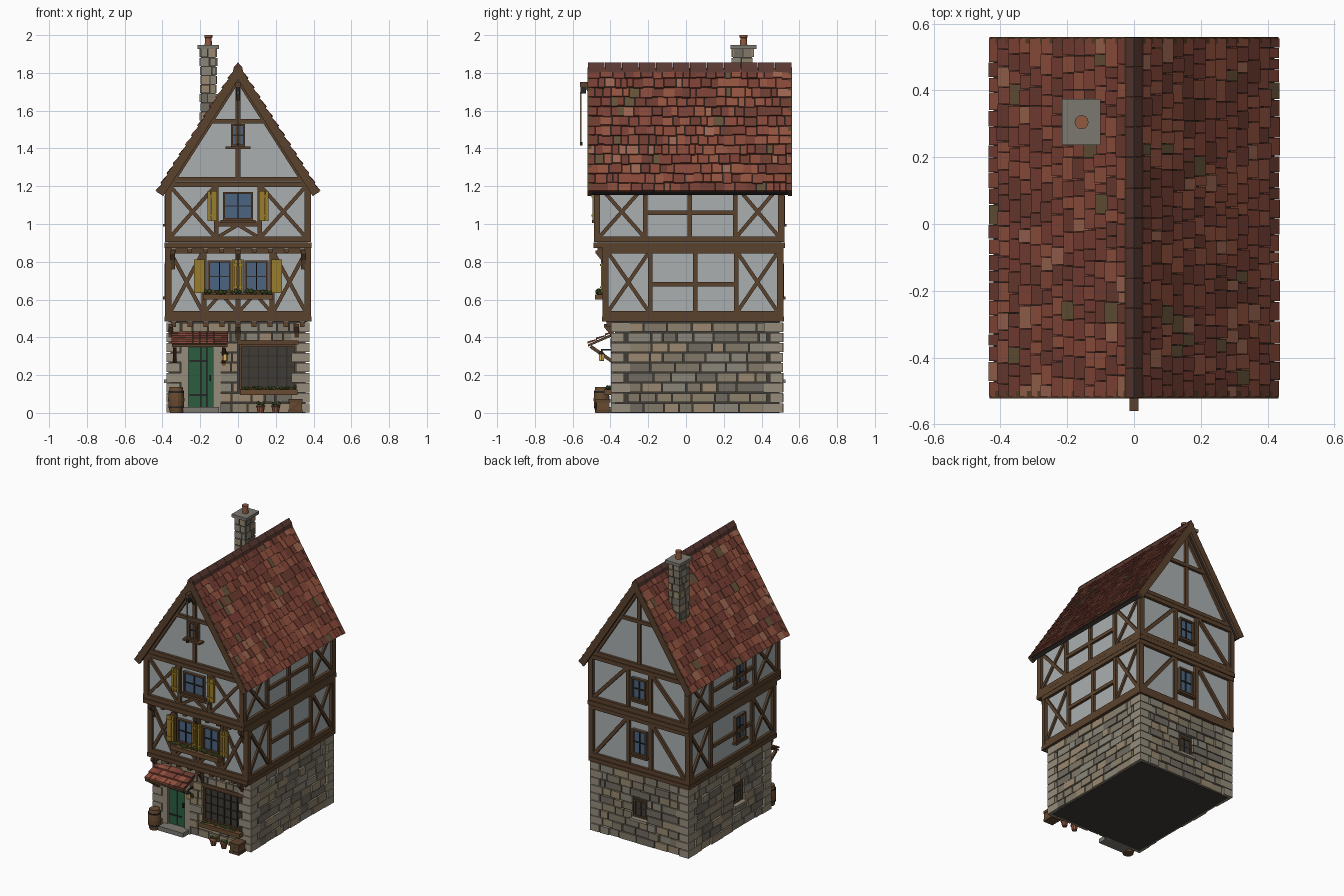
import bpy, bmesh, random
from math import cos, sin, pi
from mathutils import Vector, Matrix

if "Cube" in bpy.data.objects:
    bpy.data.objects.remove(bpy.data.objects["Cube"])
random.seed(4)

COL = dict(plaster=(.40,.43,.43), timber=(.105,.055,.026), dark=(.03,.025,.022), mortar=(.05,.045,.038),
           glass=(.07,.13,.22), shopglass=(.045,.04,.04), shutter=(.32,.2,.025), door=(.025,.11,.05),
           iron=(.02,.02,.02), leaf=(.08,.13,.03), bloom=(.45,.35,.08), clay=(.28,.1,.05), wood=(.14,.07,.03),
           lamp=(.7,.45,.12), quoin=(.3,.265,.2), ridge=(.1,.04,.03), cap=(.2,.19,.16), rope=(.25,.2,.12),
           stone0=(.27,.22,.15), stone1=(.22,.19,.14), stone2=(.32,.25,.16), stone3=(.17,.15,.12), stone4=(.26,.24,.19),
           tile0=(.24,.065,.04), tile1=(.19,.05,.035), tile2=(.29,.085,.05), tile3=(.15,.045,.03), tile4=(.13,.085,.04),
           tile5=(.33,.13,.08))
MATS = {}
for k, c in COL.items():
    MATS[k] = bpy.data.materials.new(k)
    MATS[k].diffuse_color = (*c, 1)
parts = {}

def slot(name, mat):
    bm, mats = parts.setdefault(name, (bmesh.new(), []))
    if mat not in mats:
        mats.append(mat)
    return bm, mats.index(mat)

# A facade is (axis the polygon runs along, outward sign, plane offset)
def pt(F, u, z, d):
    o = F[1] * (F[2] + d)
    return (u, o, z) if F[0] == 'x' else (o, u, z)

XZ, YZ = ('x', 1, 0), ('y', 1, 0)

def prism(name, F, poly, d0, d1, mat):
    bm, mi = slot(name, mat)
    a = [bm.verts.new(pt(F, u, z, d0)) for u, z in poly]
    b = [bm.verts.new(pt(F, u, z, d1)) for u, z in poly]
    n = len(a)
    fs = [bm.faces.new(a), bm.faces.new(b[::-1])]
    fs += [bm.faces.new((a[i], b[i], b[(i+1) % n], a[(i+1) % n])) for i in range(n)]
    for f in fs:
        f.material_index = mi

def rect(name, F, u0, u1, z0, z1, d0, d1, mat):
    prism(name, F, [(u0, z0), (u1, z0), (u1, z1), (u0, z1)], d0, d1, mat)

def bar(name, F, a, b, w=.024, d0=-.01, d1=.017, mat='timber'):
    a, b = Vector(a), Vector(b)
    t = (b - a).normalized()
    n = Vector((-t.y, t.x)) * w / 2
    prism(name, F, [a - n, b - n, b + n, a + n], d0, d1, mat)

def lathe(name, x, y, prof, mat, n=12):
    bm, mi = slot(name, mat)
    rings = [[bm.verts.new((x + r*cos(2*pi*i/n), y + r*sin(2*pi*i/n), z)) for i in range(n)] for r, z in prof]
    fs = [bm.faces.new(rings[0][::-1]), bm.faces.new(rings[-1])]
    for p, q in zip(rings, rings[1:]):
        fs += [bm.faces.new((p[i], p[(i+1) % n], q[(i+1) % n], q[i])) for i in range(n)]
    for f in fs:
        f.material_index = mi

def plants(name, x0, x1, y, z, count, r=.014):
    for i in range(count):
        bm, mi = slot(name, 'bloom' if i % 4 == 2 else 'leaf')
        p = (x0 + (x1-x0)*(i+.5)/count, y + random.uniform(-.008, .008), z + random.uniform(0, .01))
        k = r * random.uniform(.7, 1.1) * (.6 if i % 4 == 2 else 1)
        vs = bmesh.ops.create_icosphere(bm, subdivisions=1, radius=k, matrix=Matrix.Translation(p))['verts']
        for f in {f for v in vs for f in v.link_faces}:
            f.material_index = mi

# Rows of random stones on a facade, leaving the openings (u0,u1,z0,z1) free
def stones(name, F, u0, u1, z0, z1, rows, lo, hi, depth, holes=()):
    h = (z1 - z0) / rows
    for r in range(rows):
        za, zb = z0 + r*h + .003, z0 + (r+1)*h - .003
        spans = [(u0, u1)]
        for a, b, c, d in holes:
            if zb > c + .015 and za < d - .015:
                spans = [s for p, q in spans for s in ((p, min(q, a)), (max(p, b), q)) if s[1] - s[0] > .015]
        for p, q in spans:
            u = p
            while u < q - .001:
                w = random.uniform(lo, hi)
                if q - u - w < lo*.6:
                    w = q - u
                rect(name, F, u + .003, u + w - .003, za, zb, -.01, depth + random.uniform(-.006, .004),
                     'stone%d' % random.randrange(5))
                u += w

# Ground floor: dark mortar core, stone facing, quoins
rect('ground_floor_core', XZ, -.357, .357, 0, .482, -.375, .494, 'mortar')
GF, GB, GR, GL = ('x', -1, .375), ('x', 1, .494), ('y', 1, .357), ('y', -1, .357)
door_hole, shop_hole = (-.3, -.1, 0, .4), (.0, .315, .09, .37)
stones('front_stones', GF, -.3, .3, 0, .48, 9, .05, .12, .018, (door_hole, shop_hole))
stones('back_stones', GB, -.3, .3, 0, .48, 9, .06, .14, .018, ((-.055, .055, .17, .31),))
stones('right_stones', GR, -.31, .43, 0, .48, 9, .06, .14, .018)
stones('left_stones', GL, -.31, .43, 0, .48, 9, .06, .14, .018, ((-.105, .005, .17, .31),))
for r in range(9):
    a, b = (.085, .06) if r % 2 else (.06, .09)
    for sx in (-1, 1):
        for y0, y1 in ((-.397, -.397 + b + .01), (.514 - b - .01, .514)):
            rect('corner_quoins', XZ, sx*.378, sx*(.378 - a - .01), r*.0533 + .002, r*.0533 + .051, y0, y1, 'quoin')

# Upper storeys and gable in plaster
rect('middle_storey', XZ, -.367, .367, .48, .88, -.423, .497, 'plaster')
prism('top_storey_and_gable', XZ, [(-.367, .87), (.367, .87), (.367, 1.215), (0, 1.79), (-.367, 1.215)], -.468, .502, 'plaster')

MF, MB, MR, ML = ('x', -1, .423), ('x', 1, .497), ('y', 1, .367), ('y', -1, .367)
UF, UB, UR, UL = ('x', -1, .468), ('x', 1, .502), ('y', 1, .367), ('y', -1, .367)

def cross(F, u0, u1, z0, z1):
    bar('timber_braces', F, (u0, z0), (u1, z1), .02, d1=.012)
    bar('timber_braces', F, (u0, z1), (u1, z0), .02, d1=.014)

def frame(F, u0, u1, sill, head, posts):
    for z0, z1, d in sill + head:
        rect('timber_rails', F, u0, u1, z0, z1, -.01, d, 'timber')
    for u in [u0 + .017, u1 - .017]:
        rect('timber_posts', F, u - .017, u + .017, sill[-1][1], head[0][0], -.01, .018, 'timber')
    for u in posts:
        rect('timber_posts', F, u - .012, u + .012, sill[-1][1], head[0][0], -.01, .016, 'timber')

MS, MH = [(.483, .509, .022), (.511, .54, .018)], [(.845, .872, .02)]
US, UH = [(.872, .902, .022), (.905, .935, .019)], [(1.195, 1.222, .019)]
# Side walls: crossed end bays, railed middle bays
for i, (Fm, Fu) in enumerate(((MR, UR), (ML, UL))):
    frame(Fm, -.443, .515, MS, MH, [-.19, .265] + [.05][i:])
    frame(Fu, -.488, .522, US, UH, [-.215, .26] + [.02][i:])
    bar('timber_rails', Fm, (-.18, .68), (.255, .68))
    bar('timber_rails', Fu, (-.205, 1.06), (.25, 1.06))
    for F, a, b, c, d, z0, z1 in ((Fm, -.41, -.2, .275, .482, .54, .845), (Fu, -.455, -.225, .27, .49, .935, 1.195)):
        cross(F, a, b, z0, z1)
        cross(F, c, d, z0, z1)
# Front walls
frame(MF, -.386, .386, MS, MH, [-.18, 0, .18])
frame(UF, -.386, .386, US, UH, [-.115, .115])
bar('timber_rails', MF, (-.18, .62), (.18, .62))
bar('timber_rails', UF, (-.115, 1.0), (.115, 1.0))
for s in (-1, 1):
    cross(MF, s*.355, s*.19, .54, .845)
    cross(UF, s*.355, s*.125, .935, 1.195)
    bar('timber_braces', MF, (s*.17, .54), (s*.1, .62), .018)
    bar('timber_braces', MF, (s*.01, .54), (s*.08, .62), .018)
    bar('timber_braces', UF, (s*.1, .935), (0, .995), .018)
# Back walls
frame(MB, -.386, .386, MS, MH, [-.085, .085])
frame(UB, -.386, .386, US, UH, [-.085, .085])
for s in (-1, 1):
    bar('timber_braces', MB, (s*.345, .54), (s*.1, .845))
    bar('timber_braces', UB, (s*.345, .935), (s*.1, 1.195))
# Gable timbers
for F in (UF, UB):
    rect('gable_timbers', F, -.36, .36, 1.225, 1.25, -.01, .018, 'timber')
    rect('gable_timbers', F, -.155, .155, 1.533, 1.556, -.01, .018, 'timber')
    rect('gable_timbers', F, -.012, .012, 1.25, 1.78, -.01, .016, 'timber')
    for s in (-1, 1):
        bar('gable_timbers', F, (s*.365, 1.205), (0, 1.775), .035)

# Windows: frame, glass, glazing bars, sill
def window(name, F, u, z0, z1, w, cols, rows, glass='glass', d=.012, sill=True):
    rect(name, F, u - w/2, u + w/2, z0, z1, -.01, d - .006, glass)
    f = .011
    for a in (u - w/2, u + w/2 - f):
        rect(name, F, a, a + f, z0, z1, -.01, d + .01, 'timber')
    for a in (z0, z1 - f):
        rect(name, F, u - w/2, u + w/2, a, a + f, -.01, d + .01, 'timber')
    for i in range(1, cols):
        bar(name, F, (u - w/2 + w*i/cols, z0), (u - w/2 + w*i/cols, z1), .006, d1=d + .002, mat='dark')
    for i in range(1, rows):
        bar(name, F, (u - w/2, z0 + (z1-z0)*i/rows), (u + w/2, z0 + (z1-z0)*i/rows), .006, d1=d + .001, mat='dark')
    if sill:
        rect(name, F, u - w/2 - .012, u + w/2 + .012, z0 - .014, z0, -.01, d + .018, 'timber')

def shutter(F, u, w, z0, z1):
    for i in range(3):
        rect('shutters', F, u - w/2 + w*i/3 + .001, u - w/2 + w*(i+1)/3 - .001, z0, z1, .014, .028, 'shutter')
    for z in (z0 + .025, z1 - .035):
        rect('shutters', F, u - w/2, u + w/2, z, z + .01, .026, .032, 'shutter')

for s in (-1, 1):
    window('front_window', MF, s*.098, .64, .806, .125, 2, 2)
    shutter(MF, s*.205, .056, .635, .812)
    shutter(MF, s*.018, .03, .635, .812)
    shutter(UF, s*.136, .052, 1.015, 1.175)
window('front_window', UF, 0, 1.02, 1.17, .16, 2, 2)
window('gable_window', UF, 0, 1.41, 1.53, .075, 2, 2, d=.018)
rect('gable_window', UF, -.065, .065, 1.398, 1.411, 0, .045, 'timber')
for F, u in ((MB, 0), (ML, -.05)):
    window('rear_windows', F, u, .615, .79, .11, 2, 2)
for F, u in ((UB, 0), (UL, -.05)):
    window('rear_windows', F, u, 1.0, 1.15, .11, 2, 2)
for F, u in ((GB, 0), (GL, -.05)):
    window('cellar_window', F, u, .18, .3, .1, 2, 2, 'shopglass', 0, False)
    rect('cellar_window', F, u - .065, u + .065, .158, .176, -.01, .034, 'quoin')
# Window boxes
rect('upper_flower_box', MF, -.185, .185, .6, .628, .015, .06, 'wood')
plants('upper_flowers', -.18, .18, -.46, .635, 18)
window('shop_window', GF, .158, .125, .36, .3, 6, 4, 'shopglass', .004, False)
rect('shop_window', GF, -.005, .32, .36, .385, -.01, .024, 'timber')
rect('shop_flower_box', GF, .01, .315, .095, .125, 0, .06, 'wood')
plants('shop_flowers', .02, .31, -.41, .128, 16, .012)

# Door with stone surround, step and iron fittings
rect('door_surround', GF, -.302, -.262, 0, .385, -.01, .022, 'quoin')
rect('door_surround', GF, -.132, -.09, 0, .385, -.01, .022, 'quoin')
rect('door_surround', GF, -.302, -.09, .345, .395, -.01, .024, 'quoin')
rect('door_step', GF, -.29, -.1, 0, .03, 0, .085, 'cap')
for i in range(4):
    rect('door', GF, -.262 + i*.0325, -.231 + i*.0325, .03, .345, 0, .008, 'door')
for z in (.09, .27):
    rect('door_hinges', GF, -.258, -.16, z, z + .01, .006, .012, 'iron')
rect('door_handle', GF, -.15, -.142, .17, .2, .006, .022, 'iron')

# Jetty joists and brackets
for i in range(9):
    x = -.34 + i*.085
    rect('joist_ends', GF, x - .013, x + .013, .455, .483, -.01, .045, 'timber')
    rect('joist_ends', MF, x - .012, x + .012, .848, .872, 0, .045, 'timber')
for x in (-.355, 0, .31):
    prism('jetty_brackets', YZ, [(-.385, .37), (-.385, .47), (-.435, .47), (-.435, .455), (-.405, .42)], x-.012, x+.012, 'timber')
for x in (-.345, 0, .345):
    prism('jetty_brackets', YZ, [(-.43, .76), (-.43, .86), (-.48, .86), (-.478, .845), (-.45, .81)], x-.012, x+.012, 'timber')

# Roof: boards, overlapping tiles, bargeboards, ridge
LEN = .778
def rp(s, l, h):
    return (s*(.54*l + .842*h), 1.823 - .842*l + .54*h)

ROWS = 13
for s in (-1, 1):
    prism('roof_boards', XZ, [rp(s, 0, 0), rp(s, LEN, 0), rp(s, LEN, -.025), rp(s, .02, -.025)], -.515, .553, 'dark')
    for r in range(ROWS):
        l0, y = r*LEN/ROWS, -.517
        while y < .555:
            w = random.uniform(.03, .07)
            if .556 - y - w < .025:
                w = .556 - y
            l1 = l0 + LEN/ROWS + random.uniform(.004, .014)*(r < ROWS - 1)
            k = random.uniform(0, .004)
            prism('roof_tiles', XZ, [rp(s, l0, -.002), rp(s, l1, .005), rp(s, l1, .016 + k), rp(s, l0, .005 + k)],
                  y + .001, y + w - .001, random.choices(['tile%d' % i for i in range(6)], (6, 6, 4, 4, 1, 1.2))[0])
            y += w
    for y0, y1 in ((-.522, -.5), (.54, .56)):
        prism('bargeboards', XZ, [rp(s, 0, .012), rp(s, LEN+.004, .012), rp(s, LEN+.004, -.032), rp(s, .02, -.032)], y0, y1, 'timber')
for i in range(12):
    y = -.52 + i*.09
    prism('ridge_tiles', XZ, [(-.028, 1.803), (-.022, 1.83), (0, 1.856), (.022, 1.83), (.028, 1.803)], y, y + .0885, 'ridge')

# Chimney
rect('chimney_core', XZ, -.195, -.118, 1.45, 1.93, .25, .35, 'mortar')
for F, a, b in ((('x', -1, -.25), -.2, -.113), (('x', 1, .35), -.2, -.113),
                (('y', 1, -.118), .25, .35), (('y', -1, .195), .25, .35)):
    stones('chimney_stones', F, a, b, 1.45, 1.93, 10, .035, .06, .006)
rect('chimney_cap', XZ, -.215, -.1, 1.926, 1.947, .236, .374, 'cap')
lathe('chimney_pot', -.157, .305, [(.02, 1.94), (.017, 1.985), (.021, 1.987), (.021, 2.0)], 'clay')

# Hoist beam, pulley and rope
rect('hoist_beam', XZ, -.013, .013, 1.725, 1.752, -.56, -.4, 'timber')
bar('hoist_beam', YZ, (-.47, 1.65), (-.53, 1.73), .018, -.009, .009)
rect('hoist_pulley', XZ, -.01, .01, 1.69, 1.727, -.558, -.53, 'iron')
rect('hoist_rope', XZ, -.003, .003, 1.43, 1.7, -.56, -.554, 'rope')
rect('hoist_hook', XZ, -.006, .006, 1.415, 1.435, -.56, -.548, 'iron')

# Door canopy on struts
prism('canopy_boards', YZ, [(-.38, .425), (-.52, .362), (-.52, .35), (-.38, .41)], -.35, -.055, 'timber')
for r in range(3):
    for i in range(8):
        y, z, x = -.38 - r*.046, .427 - r*.021, -.352 + i*.0375
        prism('canopy_tiles', YZ, [(y, z), (y - .05, z - .018), (y - .05, z - .007), (y, z + .006)], x, x + .036,
              'tile%d' % random.randrange(4))
for x in (-.335, -.075):
    bar('canopy_struts', YZ, (-.38, .265), (-.505, .352), .018, x - .009, x + .009)
    bar('canopy_struts', YZ, (-.385, .25), (-.385, .41), .018, x - .009, x + .009)
# Lantern
bar('lantern_arm', YZ, (-.38, .335), (-.45, .335), .008, -.072, -.064, 'iron')
lathe('lantern', -.068, -.447, [(.013, .275), (.016, .28), (.016, .31)], 'lamp', 6)
lathe('lantern_cap', -.068, -.447, [(.02, .31), (.004, .33), (.003, .338)], 'iron', 6)

# Barrel, crate and flower pots
lathe('barrel', -.327, -.447, [(.034, 0), (.041, .04), (.043, .07), (.041, .1), (.034, .138)], 'wood', 14)
for z in (.025, .105):
    lathe('barrel_hoops', -.327, -.447, [(.0405, z), (.0415, z + .01)], 'iron', 14)
rect('crate', XZ, .272, .338, .004, .07, -.475, -.405, 'wood')
for z in (0, .056):
    rect('crate_slats', XZ, .268, .342, z, z + .018, -.479, -.401, 'timber')
bar('crate_slats', XZ, (.275, .015), (.335, .06), .012, -.479, -.47)
for x in (.12, .2):
    lathe('flower_pots', x, -.44, [(.016, 0), (.022, .032), (.025, .033), (.025, .04)], 'clay', 10)
    plants('pot_plants', x - .018, x + .018, -.44, .046, 4)

# Turn every collected part into an object
for name, (bm, mats) in parts.items():
    bmesh.ops.recalc_face_normals(bm, faces=bm.faces[:])
    me = bpy.data.meshes.new(name)
    bm.to_mesh(me)
    bm.free()
    for m in mats:
        me.materials.append(MATS[m])
    bpy.context.collection.objects.link(bpy.data.objects.new(name, me))

for m in bpy.data.materials:
    if m.users and not m.is_grease_pencil:
        m.use_nodes = True
        m.node_tree.nodes["Principled BSDF"].inputs["Base Color"].default_value = m.diffuse_color
